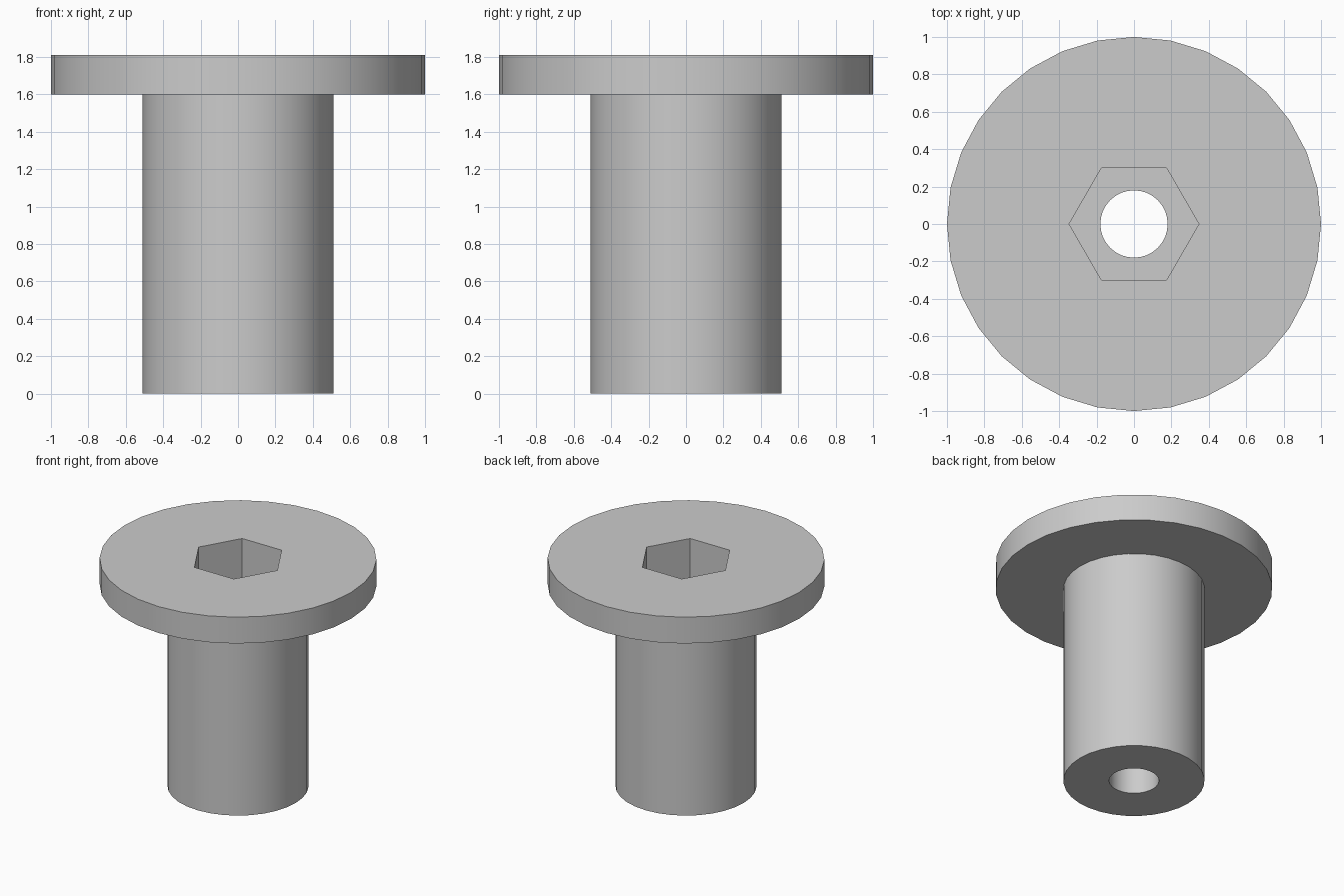
import bpy
from math import radians

cube = bpy.data.objects.get("Cube")
if cube:
    bpy.data.objects.remove(cube, do_unlink=True)

HEIGHT, HEAD_BASE, SOCKET_FLOOR = 1.81, 1.6, 1.2

steel = bpy.data.materials.new("grey_steel")
steel.use_nodes = True
colour = (0.6, 0.6, 0.6, 1)
steel.diffuse_color = colour
steel.node_tree.nodes["Principled BSDF"].inputs["Base Color"].default_value = colour


def cylinder(name, radius, bottom, top, sides=32):
    """Upright prism with its first corner on the x axis."""
    bpy.ops.mesh.primitive_cylinder_add(
        vertices=sides, radius=radius, depth=top - bottom,
        location=(0, 0, (bottom + top) / 2), rotation=(0, 0, radians(90)))
    obj = bpy.context.object
    obj.name = name
    obj.data.materials.append(steel)
    return obj


def boolean(target, tool, operation):
    mod = target.modifiers.new(tool.name, 'BOOLEAN')
    mod.operation = operation
    mod.solver = 'EXACT'
    mod.object = tool
    bpy.context.view_layer.objects.active = target
    bpy.ops.object.modifier_apply(modifier=mod.name)
    bpy.data.objects.remove(tool, do_unlink=True)


# Shank and flat round head joined into one body
sleeve = cylinder("flanged_sleeve", 0.51, 0, HEAD_BASE + 0.1)
boolean(sleeve, cylinder("head", 1, HEAD_BASE, HEIGHT), 'UNION')

# Hexagonal key socket, then the bore through the whole shank
boolean(sleeve, cylinder("hex_socket", 0.347, SOCKET_FLOOR, HEIGHT + 0.1, 6), 'DIFFERENCE')
boolean(sleeve, cylinder("bore", 0.18, -0.1, HEIGHT + 0.2), 'DIFFERENCE')

bpy.ops.object.select_all(action='DESELECT')
sleeve.select_set(True)
bpy.context.view_layer.objects.active = sleeve
bpy.ops.object.shade_smooth_by_angle(angle=radians(30))
